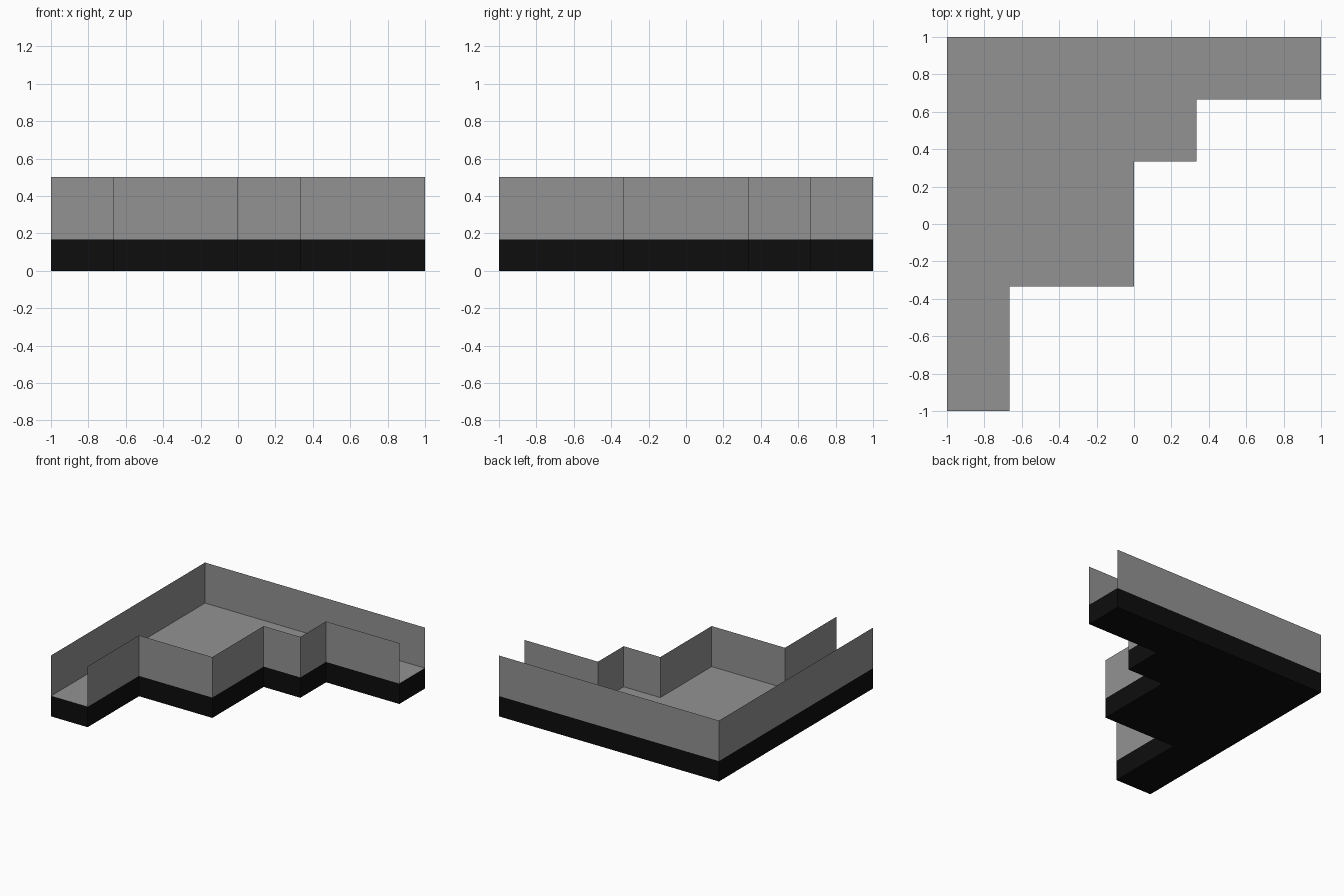
import bpy, bmesh

if "Cube" in bpy.data.objects:
    bpy.data.objects.remove(bpy.data.objects["Cube"])

T = 1 / 3
BASE_H, WALL_TOP = 0.167, 0.5

# Stepped outline, counter-clockwise, starting at the open right end
outline = [(1, 2*T), (1, 1), (-1, 1), (-1, -1), (-2*T, -1), (-2*T, -T),
           (0, -T), (0, T), (T, T), (T, 2*T)]
OPEN_EDGES = {0, 3}  # the two ends without a wall


def material(name, v):
    m = bpy.data.materials.new(name)
    m.diffuse_color = (v, v, v, 1)
    m.use_nodes = True
    m.node_tree.nodes["Principled BSDF"].inputs["Base Color"].default_value = m.diffuse_color
    return m


grey = material("mid grey", 0.29)
black = material("near black", 0.004)


def make_object(name, bm, mat):
    bmesh.ops.remove_doubles(bm, verts=bm.verts, dist=1e-5)
    me = bpy.data.meshes.new(name)
    bm.to_mesh(me)
    bm.free()
    me.materials.append(mat)
    ob = bpy.data.objects.new(name, me)
    bpy.context.collection.objects.link(ob)
    return ob


def slab(bm, z, flip=False):
    f = bm.faces.new([bm.verts.new((x, y, z)) for x, y in outline])
    if flip:
        f.normal_flip()


def sides(bm, z0, z1, skip=()):
    for i, (a, b) in enumerate(zip(outline, outline[1:] + outline[:1])):
        if i not in skip:
            bm.faces.new([bm.verts.new(p) for p in
                          ((*a, z0), (*b, z0), (*b, z1), (*a, z1))])


# Black plinth: underside and skirt
bm = bmesh.new()
slab(bm, 0, flip=True)
sides(bm, 0, BASE_H)
make_object("plinth", bm, black)

# Grey floor closing the plinth
bm = bmesh.new()
slab(bm, BASE_H)
make_object("floor", bm, grey)

# Thin grey walls, open at both ends
bm = bmesh.new()
sides(bm, BASE_H, WALL_TOP, OPEN_EDGES)
make_object("walls", bm, grey)
